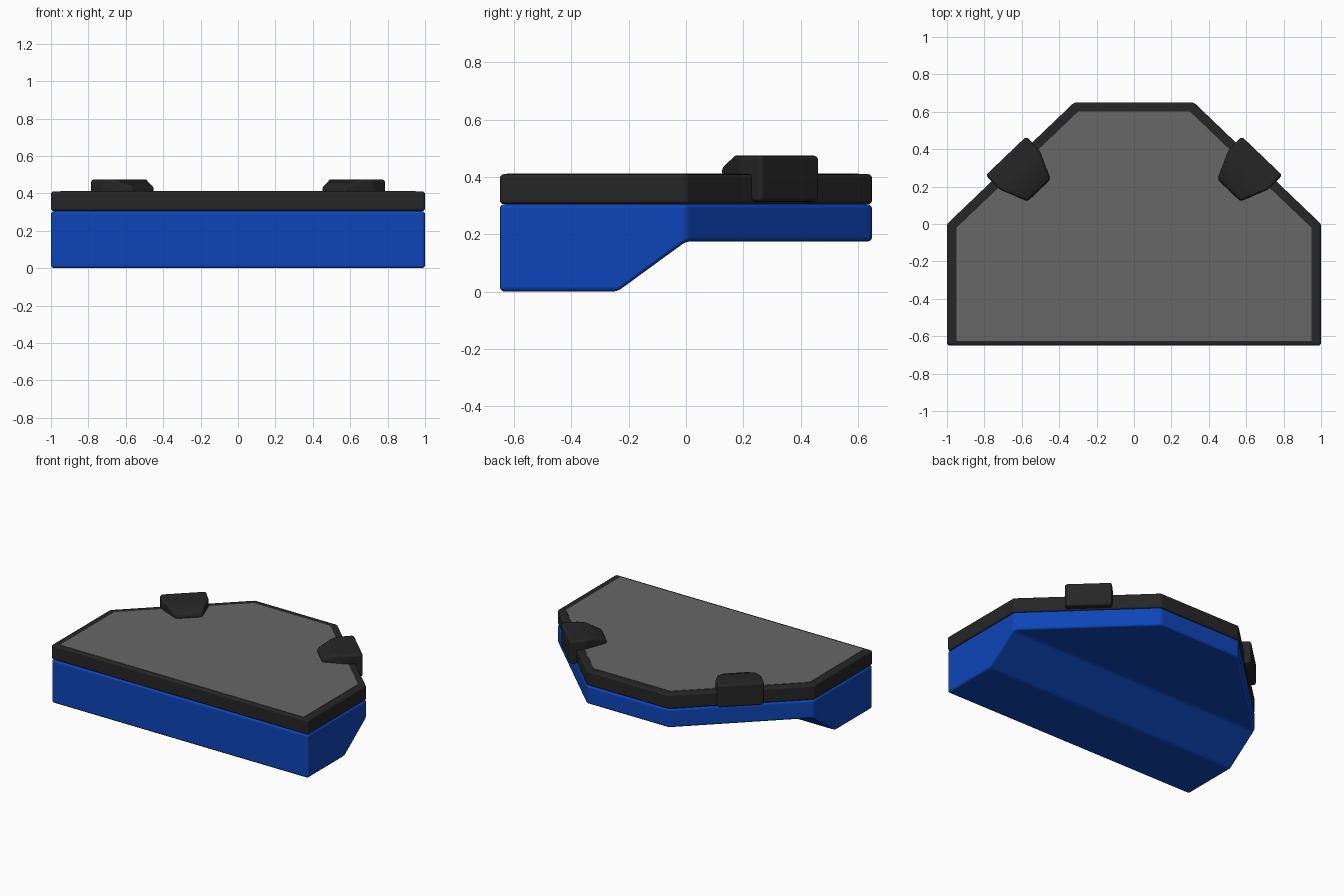
import bpy, bmesh
from mathutils import Vector

if "Cube" in bpy.data.objects:
    bpy.data.objects.remove(bpy.data.objects["Cube"], do_unlink=True)


def material(name, rgb):
    m = bpy.data.materials.new(name)
    m.use_nodes = True
    col = (*rgb, 1)
    m.diffuse_color = col
    bsdf = m.node_tree.nodes["Principled BSDF"]
    bsdf.inputs["Base Color"].default_value = col
    bsdf.inputs["Roughness"].default_value = 0.6
    return m


blue = material("blue", (0.004, 0.06, 0.48))
black = material("soft black", (0.019, 0.019, 0.019))
grey = material("panel grey", (0.135, 0.135, 0.135))


def prism(outline, offset):
    """Closed solid from a flat outline pushed along an offset."""
    bm = bmesh.new()
    face = bm.faces.new([bm.verts.new(p) for p in outline])
    geom = bmesh.ops.extrude_face_region(bm, geom=[face])["geom"]
    moved = [g for g in geom if isinstance(g, bmesh.types.BMVert)]
    bmesh.ops.translate(bm, verts=moved, vec=offset)
    return bm


def split(bm, co, no):
    bmesh.ops.bisect_plane(bm, geom=bm.verts[:] + bm.edges[:] + bm.faces[:],
                           plane_co=co, plane_no=no, dist=1e-5)


def finish(bm, name, mat, bevel=0):
    bmesh.ops.recalc_face_normals(bm, faces=bm.faces)
    me = bpy.data.meshes.new(name)
    bm.to_mesh(me)
    bm.free()
    me.materials.append(mat)
    ob = bpy.data.objects.new(name, me)
    bpy.context.collection.objects.link(ob)
    if bevel:
        for p in me.polygons:
            p.use_smooth = True
        mod = ob.modifiers.new("rounded edges", "BEVEL")
        mod.width = bevel
        mod.segments = 3
        mod.limit_method = "ANGLE"
        mod.angle_limit = 0.4
        mod.harden_normals = True
    return ob


def mirrored(half, z):
    return [(x, y, z) for x, y in half] + [(-x, y, z) for x, y in reversed(half)]


footprint = [(1, -0.65), (1, 0), (0.32, 0.65)]

# Body: full depth at the front, ramping up to a shallow rear
bm = prism(mirrored(footprint, 0), (0, 0, 0.305))
for y in (-0.24, 0):
    split(bm, (0, y, 0), (0, 1, 0))
for v in bm.verts:
    if v.co.z < 0.1 and v.co.y > -0.01:
        v.co.z = 0.175
finish(bm, "body", blue, 0.016)

# Lid frame and its inset panel
finish(prism(mirrored(footprint, 0.305), (0, 0, 0.105)), "lid_frame", black, 0.014)
inner = [(0.95, -0.625), (0.95, -0.021), (0.298, 0.602)]
finish(prism(mirrored(inner, 0.407), (0, 0, 0.005)), "lid_panel", grey)

# Clips hooked over the two slanted edges: profile is (outward, height)
profile = [(0.045, 0.313), (0.045, 0.475), (-0.11, 0.475), (-0.21, 0.436),
           (-0.21, 0.4), (-0.01, 0.4), (-0.01, 0.313)]
half_width, shoulder = 0.15, -0.06
along = Vector((-0.723, 0.691, 0))
outward = Vector((0.691, 0.723, 0))
for side, name in ((1, "left_clip"), (-1, "right_clip")):
    bm = prism([(-half_width, v, z) for v, z in profile], (2 * half_width, 0, 0))
    split(bm, (0, shoulder, 0), (0, 1, 0))
    for vert in bm.verts:
        u, v, z = vert.co
        u *= 1 - max(0, shoulder - v) * 2.9
        p = Vector((0.653, 0.332, z)) + along * u + outward * v
        vert.co = (p.x * side, p.y, p.z)
    finish(bm, name, black, 0.016)
